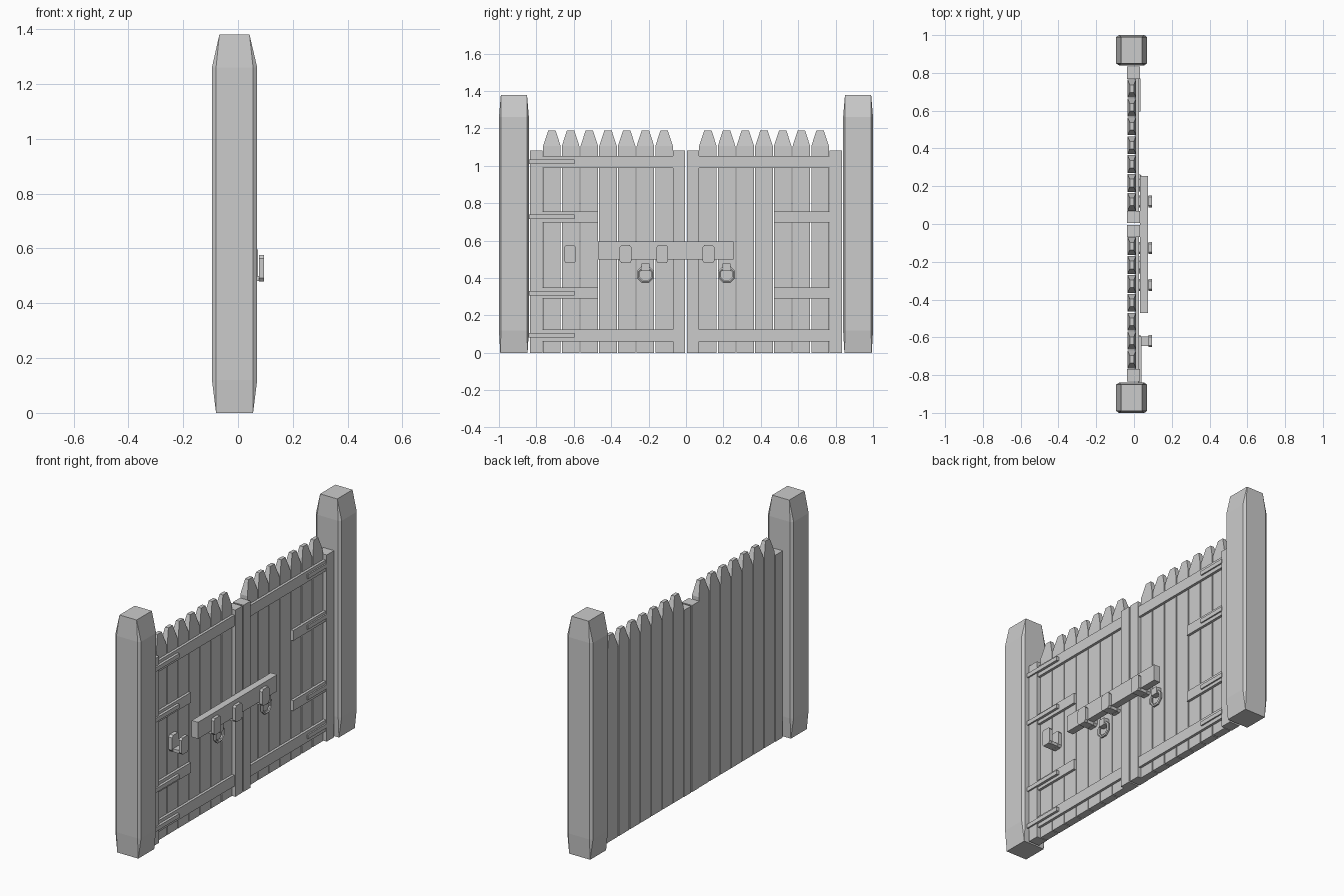
import bpy, bmesh, math
from mathutils import Matrix

if "Cube" in bpy.data.objects:
    bpy.data.objects.remove(bpy.data.objects["Cube"])

grey = bpy.data.materials.new("plain grey")
grey.diffuse_color = (0.6, 0.6, 0.6, 1)
grey.use_nodes = True
grey.node_tree.nodes["Principled BSDF"].inputs["Base Color"].default_value = grey.diffuse_color


def finish(name, bm):
    bmesh.ops.remove_doubles(bm, verts=bm.verts, dist=0.0002)
    bmesh.ops.recalc_face_normals(bm, faces=bm.faces)
    me = bpy.data.meshes.new(name)
    bm.to_mesh(me)
    bm.free()
    me.materials.append(grey)
    ob = bpy.data.objects.new(name, me)
    bpy.context.collection.objects.link(ob)
    return ob


def loft(name, rings):
    """Skin a stack of equal-length point rings and cap both ends."""
    bm = bmesh.new()
    vs = [[bm.verts.new(p) for p in r] for r in rings]
    n = len(vs[0])
    for a, b in zip(vs, vs[1:]):
        for i in range(n):
            j = (i + 1) % n
            bm.faces.new((a[i], a[j], b[j], b[i]))
    bm.faces.new(vs[0][::-1])
    bm.faces.new(vs[-1])
    return finish(name, bm)


def rect(x0, x1, y0, y1, z):
    return [(x0, y0, z), (x1, y0, z), (x1, y1, z), (x0, y1, z)]


def box(name, x0, x1, y0, y1, z0, z1):
    y0, y1 = sorted((y0, y1))
    return loft(name, [rect(x0, x1, y0, y1, z0), rect(x0, x1, y0, y1, z1)])


def octagon(cx, cy, hx, hy, kx, ky, z):
    q = [(hx - kx, -hy), (hx, -hy + ky), (hx, hy - ky), (hx - kx, hy),
         (-hx + kx, hy), (-hx, hy - ky), (-hx, -hy + ky), (-hx + kx, -hy)]
    return [(cx + a, cy + b, z) for a, b in q]


for s, side in ((-1, "left"), (1, "right")):
    # gate post: chamfers run out to points at the tapered ends
    loft(side + "_post", [
        octagon(-0.0125, s * 0.92, 0.0675, 0.073, 0, 0, 0),
        octagon(-0.0125, s * 0.92, 0.0825, 0.08, 0.015, 0.011, 0.12),
        octagon(-0.0125, s * 0.92, 0.0825, 0.08, 0.015, 0.011, 1.26),
        octagon(-0.0130, s * 0.92, 0.055, 0.07, 0, 0, 1.38)])

    # pointed planks
    for i in range(7):
        c = s * (0.117 + 0.1 * i)
        loft(f"{side}_plank_{i}", [
            rect(-0.034, 0.011, c - 0.047, c + 0.047, 0),
            rect(-0.034, 0.011, c - 0.047, c + 0.047, 1.105),
            rect(-0.022, -0.001, c - 0.02, c + 0.02, 1.188)])

    # upright stiles
    box(side + "_outer_stile", -0.036, 0.032, s * 0.768, s * 0.835, 0, 1.083)
    box(side + "_inner_stile", -0.036, 0.032, s * 0.005, s * 0.07, 0, 1.083)

    # long and short rails
    for z0, z1, inner in ((0.06, 0.125, 0.07), (0.29, 0.35, 0.47),
                          (0.697, 0.757, 0.47), (0.989, 1.053, 0.07)):
        box(side + "_rail", 0.005, 0.026, s * inner, s * 0.77, z0, z1)

    # hinge straps
    for z in (0.094, 0.32, 0.729, 1.023):
        box(side + "_hinge_strap", 0.02, 0.041 if s < 0 else 0.034,
            s * 0.595, s * (0.845 if s < 0 else 0.77), z - 0.012, z + 0.012)

    # pull ring and its mount
    bm = bmesh.new()
    n = 8
    grid = []
    for i in range(n):
        a = math.tau * (i + 0.5) / n
        grid.append([bm.verts.new((0.03 + 0.009 * math.cos(b),
                                   s * 0.217 + (0.041 + 0.009 * math.sin(b)) * math.cos(a),
                                   0.419 + (0.041 + 0.009 * math.sin(b)) * math.sin(a)))
                     for b in (k * math.tau / 6 for k in range(6))])
    for i in range(n):
        for k in range(6):
            bm.faces.new((grid[i][k], grid[(i + 1) % n][k],
                          grid[(i + 1) % n][(k + 1) % 6], grid[i][(k + 1) % 6]))
    finish(side + "_pull_ring", bm)
    box(side + "_ring_mount", 0.005, 0.045, s * 0.217 - 0.022, s * 0.217 + 0.022, 0.437, 0.478)

# sliding bar
box("locking_bar", 0.032, 0.073, -0.47, 0.255, 0.5, 0.596)


# U-shaped brackets holding the bar
def plate(name, x0, x1, y):
    rings = []
    for x in (x0, x1):
        rings.append([(x, b + y, c) for b, c, _ in octagon(0, 0.528, 0.032, 0.048, 0.01, 0.012, 0)])
    return loft(name, rings)


for y in (-0.62, -0.323, -0.127, 0.12):
    plate("bracket_back", 0.008, 0.034, y)
    plate("bracket_front", 0.077, 0.095, y)
    box("bracket_base", 0.03, 0.08, y - 0.025, y + 0.025, 0.481, 0.499)
